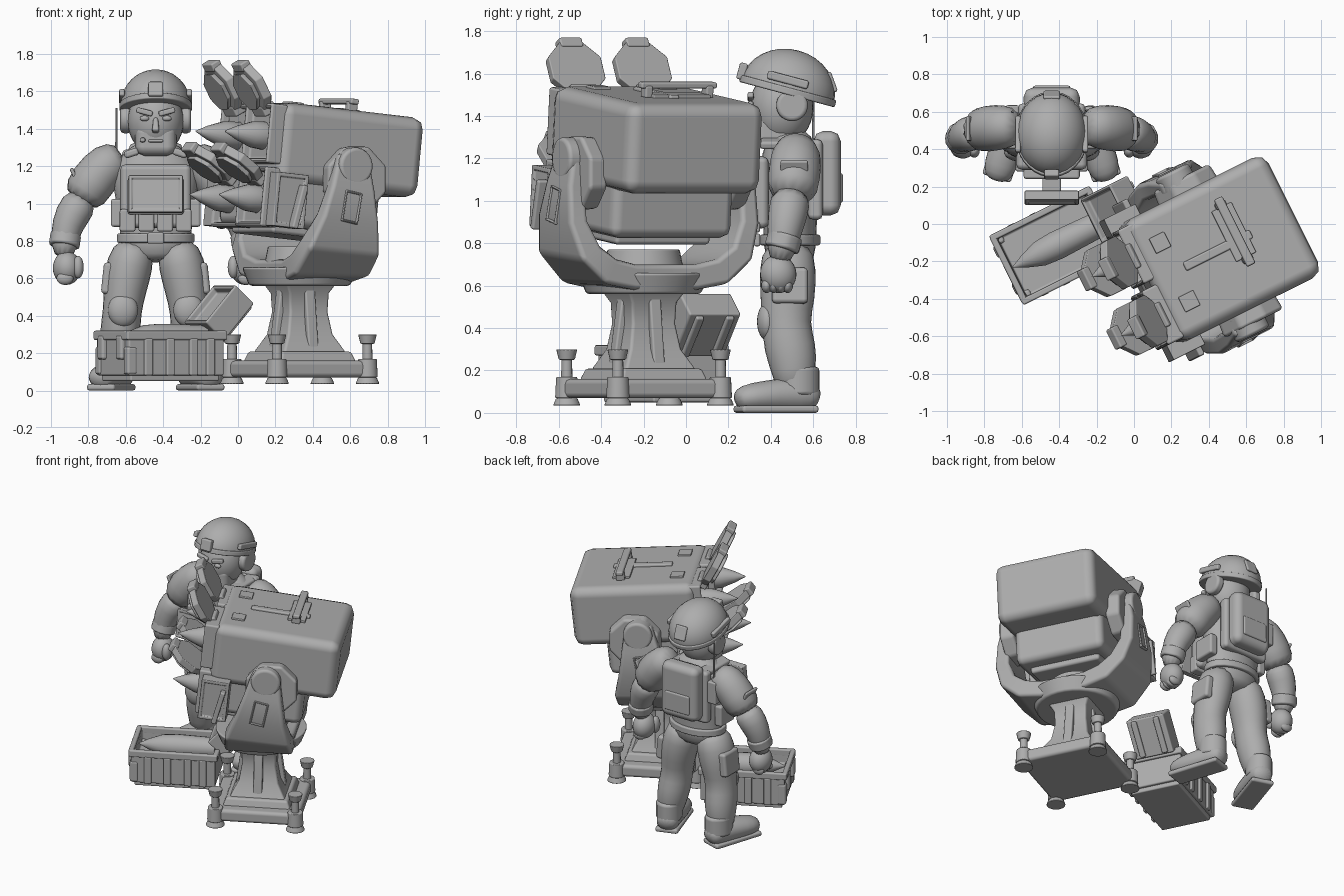
import bpy, bmesh
from math import radians, pi, cos, sin, sqrt
from mathutils import Matrix, Vector, Euler

if "Cube" in bpy.data.objects:
    bpy.data.objects.remove(bpy.data.objects["Cube"])

# Single clay material
clay = bpy.data.materials.new("plain grey")
clay.use_nodes = True
grey = (.42, .42, .42, 1)
clay.diffuse_color = grey
shader = next(n for n in clay.node_tree.nodes if n.type == "BSDF_PRINCIPLED")
shader.inputs["Base Color"].default_value = grey
shader.inputs["Roughness"].default_value = .7


def shift(x, y, z):
    return Matrix.Translation((x, y, z))


def turn(degrees, axis):
    return Matrix.Rotation(radians(degrees), 4, axis)


def part(name, bm, frame, bevel=0, sub=0):
    bmesh.ops.recalc_face_normals(bm, faces=bm.faces[:])
    mesh = bpy.data.meshes.new(name)
    bm.to_mesh(mesh)
    bm.free()
    mesh.shade_smooth()
    mesh.set_sharp_from_angle(angle=radians(180 if sub else 35))
    mesh.materials.append(clay)
    obj = bpy.data.objects.new(name, mesh)
    bpy.context.collection.objects.link(obj)
    obj.matrix_world = frame
    if bevel:
        mod = obj.modifiers.new("bevel", "BEVEL")
        mod.width = bevel
        mod.segments = 2
        mod.limit_method = "ANGLE"
        mod.harden_normals = True
    if sub:
        mod = obj.modifiers.new("smooth", "SUBSURF")
        mod.levels = mod.render_levels = sub


def box(name, frame, size, loc, rot=(0, 0, 0), bevel=.01, top=1, recess=None):
    bm = bmesh.new()
    bmesh.ops.create_cube(bm, size=1)
    for v in bm.verts:
        k = top if v.co.z > 0 else 1
        v.co = Vector((v.co.x * size[0] * k, v.co.y * size[1] * k, v.co.z * size[2]))
    if recess:
        direction, rim, depth = recess
        bm.normal_update()
        face = max(bm.faces, key=lambda f: f.normal.dot(Vector(direction)))
        for thickness, sink in ((rim, 0), (.003, -depth)):
            bmesh.ops.inset_region(bm, faces=[face], thickness=thickness, depth=sink)
    spin = Euler([radians(a) for a in rot]).to_matrix().to_4x4()
    part(name, bm, frame @ shift(*loc) @ spin, bevel)


def cyl(name, frame, r1, r2, depth, loc, axis="Z", sides=24, bevel=.006):
    bm = bmesh.new()
    bmesh.ops.create_cone(bm, cap_ends=True, segments=sides, radius1=r1, radius2=r2, depth=depth)
    lean = {"X": turn(90, "Y"), "Y": turn(-90, "X"), "Z": Matrix()}[axis]
    part(name, bm, frame @ shift(*loc) @ lean @ turn(180 / sides, "Z"), bevel)


def ball(name, frame, radii, loc, rot=0, cut=None):
    bm = bmesh.new()
    bmesh.ops.create_uvsphere(bm, u_segments=28, v_segments=16, radius=1)
    if cut is not None:
        geom = bm.verts[:] + bm.edges[:] + bm.faces[:]
        bmesh.ops.bisect_plane(bm, geom=geom, plane_co=(0, 0, cut), plane_no=(0, 0, 1), clear_inner=True)
        bmesh.ops.holes_fill(bm, edges=[e for e in bm.edges if e.is_boundary])
    part(name, bm, frame @ shift(*loc) @ turn(rot, "X") @ Matrix.Diagonal((*radii, 1)))


def loft(name, frame, pts, sides=12, ref=(1, 0, 0), bevel=0, sub=0):
    """Sweep rings of radius (ra, rb) through points x, y, z, ra[, rb]."""
    bm, rings, ref = bmesh.new(), [], Vector(ref)
    path = [Vector(p[:3]) for p in pts]
    k = sqrt(2) if sides == 4 else 1
    for i, (c, p) in enumerate(zip(path, pts)):
        t = (path[min(i + 1, len(path) - 1)] - path[max(i - 1, 0)]).normalized()
        a = (ref - t * ref.dot(t)).normalized()
        b = t.cross(a)
        angles = [2 * pi * (j + .5) / sides for j in range(sides)]
        rings.append([bm.verts.new(c + a * cos(w) * p[3] * k + b * sin(w) * p[-1] * k) for w in angles])
    for low, high in zip(rings, rings[1:]):
        for j in range(sides):
            n = (j + 1) % sides
            bm.faces.new((low[j], low[n], high[n], high[j]))
    bm.faces.new(rings[0])
    bm.faces.new(rings[-1])
    part(name, bm, frame, bevel, sub)


def missile(name, frame, tail, y, z, tip):
    shape = ((tail, .07), (tip + .26, .078), (tip + .16, .07), (tip + .07, .037), (tip, .003))
    loft(name, frame, [(x, y, z, r) for x, r in shape], sides=20, ref=(0, 1, 0))


# Shared frames: mount, tilted launcher body, crate and soldier
mount = shift(.33, -.2, 0) @ turn(26.5, "Z")
body = mount @ shift(0, 0, 1.2) @ turn(6, "Y")
case = shift(-.415, -.115, 0) @ turn(26.5, "Z")
man = shift(-.44, .48, 0)

# Pedestal with screw jacks at the corners
box("base_plate", mount, (.6, .6, .09), (0, 0, .115), bevel=.025)
box("base_step", mount, (.46, .46, .06), (0, 0, .18), bevel=.015, top=.9)
for sx in (-1, 1):
    for sy in (-1, 1):
        x, y = sx * .27, sy * .27
        cyl("jack_boss", mount, .055, .05, .1, (x, y, .12))
        cyl("jack_foot", mount, .065, .05, .035, (x, y, .052))
        cyl("jack_screw", mount, .028, .025, .2, (x, y, .2), sides=12)
        cyl("jack_knob", mount, .038, .05, .05, (x, y, .275), sides=16)
column = ((.2, .19), (.3, .135), (.42, .115), (.52, .12), (.59, .16))
loft("column", mount, [(0, 0, z, r) for z, r in column], sides=4, bevel=.015)
for i in range(4):
    box("column_rib", mount @ turn(90 * i, "Z"), (.05, .06, .36), (.125, 0, .38), (0, -8, 0))

# Turntable and yoke
cyl("turntable", mount, .27, .31, .1, (0, 0, .61), sides=32, bevel=.015)
cyl("turntable_cap", mount, .19, .17, .1, (0, 0, .72), sides=32)
half = [(.03, .16, .64, .22, .06), (.03, .3, .67, .23, .065), (.04, .41, .77, .22, .06),
        (.06, .455, .92, .17, .05), (.08, .45, 1.08, .13, .045), (.1, .42, 1.26, .09, .04)]
arms = [(x, -y, z, a, b) for x, y, z, a, b in reversed(half)] + half
loft("yoke", mount, arms, sides=4, bevel=.025)
for s in (-1, 1):
    cyl("pivot_housing", mount, .19, .18, .1, (.13, s * .385, 1.13), "Y", sides=8, bevel=.02)
    cyl("pivot_cap", mount, .1, .1, .14, (.1, s * .42, 1.2), "Y", bevel=.02)
    box("yoke_window", mount, (.1, .03, .17), (.06, s * .495, .98), (s * 4, 12, 0), bevel=.006,
        recess=((0, s, 0), .015, .015))

# Launcher body: wide upper casing over a shorter lower one
box("upper_casing", body, (.86, .72, .43), (.13, 0, .1), bevel=.065)
box("lower_casing", body, (.66, .64, .29), (.02, 0, -.2), bevel=.05)
box("cradle", body, (.5, .5, .07), (0, 0, -.35), bevel=.02)
box("roof_handle", body, (.05, .4, .03), (.22, .05, .37))
box("roof_handle_base", body, (.12, .3, .02), (.22, .05, .32), bevel=.006)
box("roof_spine", body, (.4, .05, .025), (.1, 0, .318))

# Two columns by two rows of tubes with open lids
for s in (-1, 1):
    y = s * .175
    for row, z, rise, tilt in (("upper", .14, .12, -34), ("lower", -.2, .09, -58)):
        box(row + "_tube_mouth", body, (.1, .32, .32), (-.3 + s * .015, y, z), bevel=.03,
            recess=((-1, 0, 0), .035, .045))
        missile(row + "_missile", body, -.27, y, z - .01, -.55)
        hinge = body @ shift(-.335, y, z + rise) @ turn(tilt, "Y")
        cyl(row + "_lid", hinge, .145, .15, .05, (0, 0, .14), "X", sides=8)
        cyl(row + "_lid_pad", hinge, .115, .105, .03, (-.035, 0, .14), "X", sides=8)
        box(row + "_lid_tab", hinge, (.06, .12, .05), (0, 0, .275))
        box(row + "_lid_hinge", hinge, (.08, .14, .06), (.01, 0, .01))
    box("roof_pad", body, (.09, .09, .02), (-.16, y, .317), bevel=.006)
    box("handle_post", body, (.06, .04, .06), (.22, .05 + s * .16, .34))
    box("side_panel", body, (.19, .1, .29), (-.24, s * .37, -.21), bevel=.03,
        recess=((0, s, 0), .03, .012))
    box("panel_grip", body, (.035, .06, .24), (-.2, s * .435, -.24), (0, 10, 0))

# Open crate with a spare missile
box("crate", case, (.57, .39, .22), (0, 0, .19), bevel=.02, recess=((0, 0, 1), .03, .08))
box("crate_foot", case, (.53, .35, .05), (0, 0, .075))
for s in (-1, 1):
    box("crate_rim_long", case, (.6, .035, .05), (0, s * .19, .295))
    box("crate_rim_short", case, (.035, .4, .05), (s * .285, 0, .295))
    for x in (-.17, -.04, .1, .2):
        box("crate_rib", case, (.05, .03, .2), (x, s * .195, .18))
    box("crate_end_latch", case, (.04, .07, .13), (-.29, s * .11, .23), bevel=.015)
    box("crate_corner", case, (.06, .06, .15), (-.265, s * .17, .16), bevel=.015)
missile("spare_missile", case, .26, 0, .28, -.26)

# Crate lid, tipped back beyond the end
lid = case @ shift(.365, .03, .415) @ turn(42, "Y")
box("crate_lid", lid, (.15, .27, .27), (0, 0, 0), bevel=.03, recess=((-1, 0, 0), .03, .04))
for y in (-.08, .08):
    box("crate_lid_rib", lid, (.03, .04, .25), (.08, y, 0))

# Soldier: trunk and vest
trunk = ((.68, .17, .11), (.78, .2, .13), (.9, .2, .13), (1.05, .23, .15), (1.18, .25, .15),
         (1.27, .18, .12), (1.34, .09, .09))
loft("trunk", man, [(0, .01, z, a, b) for z, a, b in trunk], sub=1)
loft("belt", man, [(0, .01, z, .21, .145) for z in (.79, .84)], sides=20, bevel=.01)
box("buckle", man, (.09, .03, .06), (0, -.145, .815))
box("vest_front", man, (.38, .1, .34), (0, -.14, 1.04), bevel=.03)
box("chest_pouch", man, (.3, .06, .2), (0, -.21, 1.04), bevel=.015)
box("tablet", man, (.29, .05, .2), (0, -.34, 1.05), (-8, 0, 0), recess=((0, -1, 0), .025, .012))
box("tablet_arm", man, (.1, .14, .04), (0, -.27, 1.02))
box("vest_back", man, (.36, .07, .38), (0, .13, 1.1), bevel=.025)
box("backpack", man, (.3, .13, .4), (0, .185, 1.13), bevel=.05)
box("backpack_pocket", man, (.2, .03, .14), (0, .245, 1.06), bevel=.012)
cyl("antenna", man, .008, .005, .3, (-.21, .12, 1.36), sides=8, bevel=0)
box("radio", man, (.07, .07, .16), (-.21, .12, 1.15))
for x in (-.15, -.05, .05, .15):
    box("vest_pouch", man, (.085, .07, .12), (x, -.165, .91), bevel=.012)

# Soldier: limbs, mirrored
for s in (-1, 1):
    box("shoulder_strap", man, (.08, .26, .04), (s * .13, 0, 1.27), (0, s * 18, 0), bevel=.015)
    box("side_pouch", man, (.06, .16, .15), (s * .21, 0, .95), bevel=.015)
    sleeve = ((.17, .04, 1.25, .09), (.25, .04, 1.22, .125), (.34, .03, 1.12, .13), (.41, .02, 1, .12))
    loft("sleeve", man, [(s * x, y, z, r) for x, y, z, r in sleeve], ref=(0, 1, 0), sub=1)
    forearm = ((.38, .02, 1.04, .1), (.45, 0, .94, .1), (.49, -.02, .83, .08), (.49, -.04, .7, .06))
    loft("forearm", man, [(s * x, y, z, r) for x, y, z, r in forearm], ref=(0, 1, 0), sub=1)
    cuff = ((.48, -.01, .84, .085), (.49, -.03, .77, .085))
    loft("glove_cuff", man, [(s * x, y, z, r) for x, y, z, r in cuff], ref=(0, 1, 0), bevel=.015)
    ball("fist", man, (.075, .085, .09), (s * .475, -.045, .655), rot=15)
    ball("thumb", man, (.03, .035, .06), (s * .415, -.09, .66))
    for i in range(4):
        ball("finger", man, (.045, .025, .035), (s * .485, -.1 + .033 * i, .6))
    box("shoulder_patch", man, (.02, .13, .13), (s * .425, .03, 1.13), (0, s * 25, 0), bevel=.008)
    leg = ((.1, 0, .8, .1, .12), (.14, 0, .68, .135, .14), (.165, 0, .54, .12, .135),
           (.18, -.01, .42, .105, .115), (.19, .01, .31, .115, .13), (.2, .03, .2, .1, .11), (.21, .03, .1, .08, .09))
    loft("leg", man, [(s * x, y, z, a, b) for x, y, z, a, b in leg], sub=1)
    ball("knee_pad", man, (.08, .05, .09), (s * .175, -.095, .43))
    box("thigh_pouch", man, (.06, .17, .17), (s * .255, .01, .6), (0, s * -6, 0), bevel=.02)
    foot = man @ shift(s * .21, .03, 0) @ turn(s * 18, "Z")
    boot = ((.12, .06, .05), (.07, .085, .085), (-.04, .085, .085), (-.16, .095, .075),
            (-.25, .085, .065), (-.29, .05, .04))
    loft("boot", foot, [(0, y, .025 + h * .7, a, h) for y, a, h in boot], sub=1)
    loft("boot_shaft", foot, [(0, .025, z, .09, .1) for z in (.08, .22)], bevel=.025)
    box("boot_sole", foot, (.16, .38, .035), (0, -.09, .0175), bevel=.015)
    # Head gear on each side
    cyl("ear_cup", man, .075, .075, .06, (s * .16, .02, 1.45), "X", bevel=.02)
    box("helmet_rail", man, (.03, .2, .04), (s * .18, 0, 1.57), (-15, 0, 0))
    box("brow", man, (.09, .03, .03), (s * .06, -.175, 1.49), (0, s * -15, 0))
    ball("eye", man, (.025, .015, .015), (s * .06, -.175, 1.455))

# Soldier: head and helmet
ball("head", man, (.15, .15, .18), (0, -.03, 1.44))
box("jaw", man, (.22, .19, .17), (0, -.065, 1.34), bevel=.05)
box("nose", man, (.04, .06, .08), (0, -.175, 1.42), (-15, 0, 0), bevel=.015, top=.6)
box("mouth", man, (.08, .02, .016), (0, -.158, 1.335))
box("microphone", man, (.03, .05, .025), (-.07, -.165, 1.34))
ball("helmet", man, (.19, .225, .195), (0, 0, 1.52), rot=-15, cut=-.05)
ring = man @ shift(0, 0, 1.52) @ turn(-15, "X")
loft("helmet_rim", ring, [(0, 0, z, .195, .235) for z in (-.02, .015)], sides=32, bevel=.008)
box("helmet_mount", man, (.08, .04, .08), (0, -.215, 1.61), (-15, 0, 0))
box("helmet_strap", man, (.09, .02, .1), (0, .21, 1.56), (20, 0, 0))
